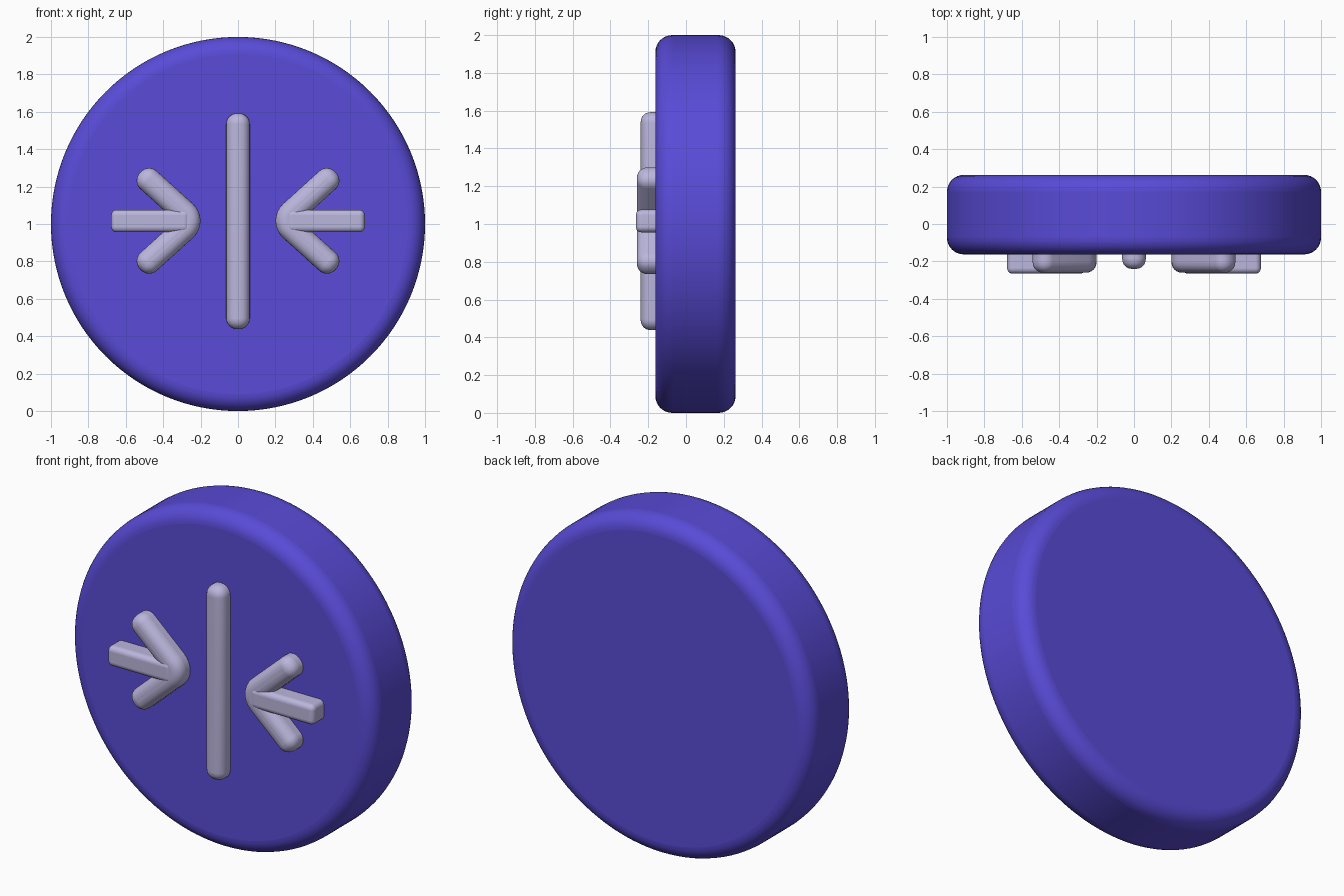
import bpy, bmesh, math
from mathutils import Vector, Matrix

if "Cube" in bpy.data.objects:
    bpy.data.objects.remove(bpy.data.objects["Cube"])


def material(name, color):
    m = bpy.data.materials.new(name)
    m.diffuse_color = color
    m.use_nodes = True
    m.node_tree.nodes["Principled BSDF"].inputs["Base Color"].default_value = m.diffuse_color
    return m


BLUE = material("button_blue", (0.10, 0.07, 0.68, 1))
PALE = material("symbol_pale", (0.50, 0.47, 0.72, 1))


def finish(name, bm, mat, bevel, segments, mirror=False):
    bmesh.ops.recalc_face_normals(bm, faces=bm.faces)
    me = bpy.data.meshes.new(name)
    bm.to_mesh(me)
    bm.free()
    ob = bpy.data.objects.new(name, me)
    bpy.context.collection.objects.link(ob)
    me.materials.append(mat)
    b = ob.modifiers.new("round_edges", 'BEVEL')
    b.width, b.segments = bevel, segments
    b.limit_method, b.angle_limit = 'ANGLE', math.radians(60)
    b.use_clamp_overlap = False
    if mirror:
        m = ob.modifiers.new("mirror", 'MIRROR')
        m.use_clip = False
        m.use_mirror_merge = False
    bpy.ops.object.select_all(action='DESELECT')
    ob.select_set(True)
    bpy.context.view_layer.objects.active = ob
    bpy.ops.object.shade_smooth_by_angle(angle=math.radians(35))
    return ob


def fillet(corners, steps=8):
    """Round each (x, z, radius) corner of a polygon with an arc."""
    out = []
    for i, (x, z, r) in enumerate(corners):
        p = Vector((x, z))
        a = (Vector(corners[i - 1][:2]) - p).normalized()
        b = (Vector(corners[(i + 1) % len(corners)][:2]) - p).normalized()
        half = a.angle(b) / 2
        mid = (a + b).normalized()
        c = p + mid * (r / math.sin(half))
        sweep = math.pi / 2 - half
        side = (a - mid * a.dot(mid)).normalized()
        for k in range(steps + 1):
            t = sweep * (1 - 2 * k / steps)
            out.append(c + r * (side * math.sin(t) - mid * math.cos(t)))
    return out


def relief(name, corners, front, bevel, mirror=False):
    """Raised symbol part whose back is sunk into the disc."""
    back = -0.06
    bm = bmesh.new()
    face = bm.faces.new([bm.verts.new((p.x, front, p.y)) for p in fillet(corners)])
    new = bmesh.ops.extrude_face_region(bm, geom=[face], use_keep_orig=True)
    moved = [v for v in new["geom"] if isinstance(v, bmesh.types.BMVert)]
    bmesh.ops.translate(bm, verts=moved, vec=(0, back - front, 0))
    return finish(name, bm, PALE, bevel, 6, mirror)


# Round button body
bm = bmesh.new()
bmesh.ops.create_cone(bm, cap_ends=True, segments=128, radius1=1, radius2=1, depth=0.425,
                      matrix=Matrix.Translation((0, 0.05, 1)) @ Matrix.Rotation(math.pi / 2, 4, 'X'))
finish("button_disc", bm, BLUE, 0.09, 8)

# Vertical centre bar
w, r = 0.063, 0.058
relief("centre_bar", [(-w, 0.438, r), (w, 0.438, r), (w, 1.592, r), (-w, 1.592, r)], -0.24, 0.052)

# Arrow shafts, left one mirrored to the right
r = 0.03
relief("arrow_shafts", [(-0.678, 0.956, r), (-0.26, 0.956, r), (-0.26, 1.076, r), (-0.678, 1.076, r)],
       -0.265, 0.028, True)

# Arrow heads: chevron outline, symmetric about the shaft line
zc = 1.017
upper = [(-0.479, 0.307, 0.06), (-0.567, 0.211, 0.06)]
outline = ([(-0.14, zc, 0.123)] + [(x, zc + z, r) for x, z, r in upper] + [(-0.334, zc, 0.02)]
           + [(x, zc - z, r) for x, z, r in reversed(upper)])
relief("arrow_heads", outline, -0.26, 0.055, True)
